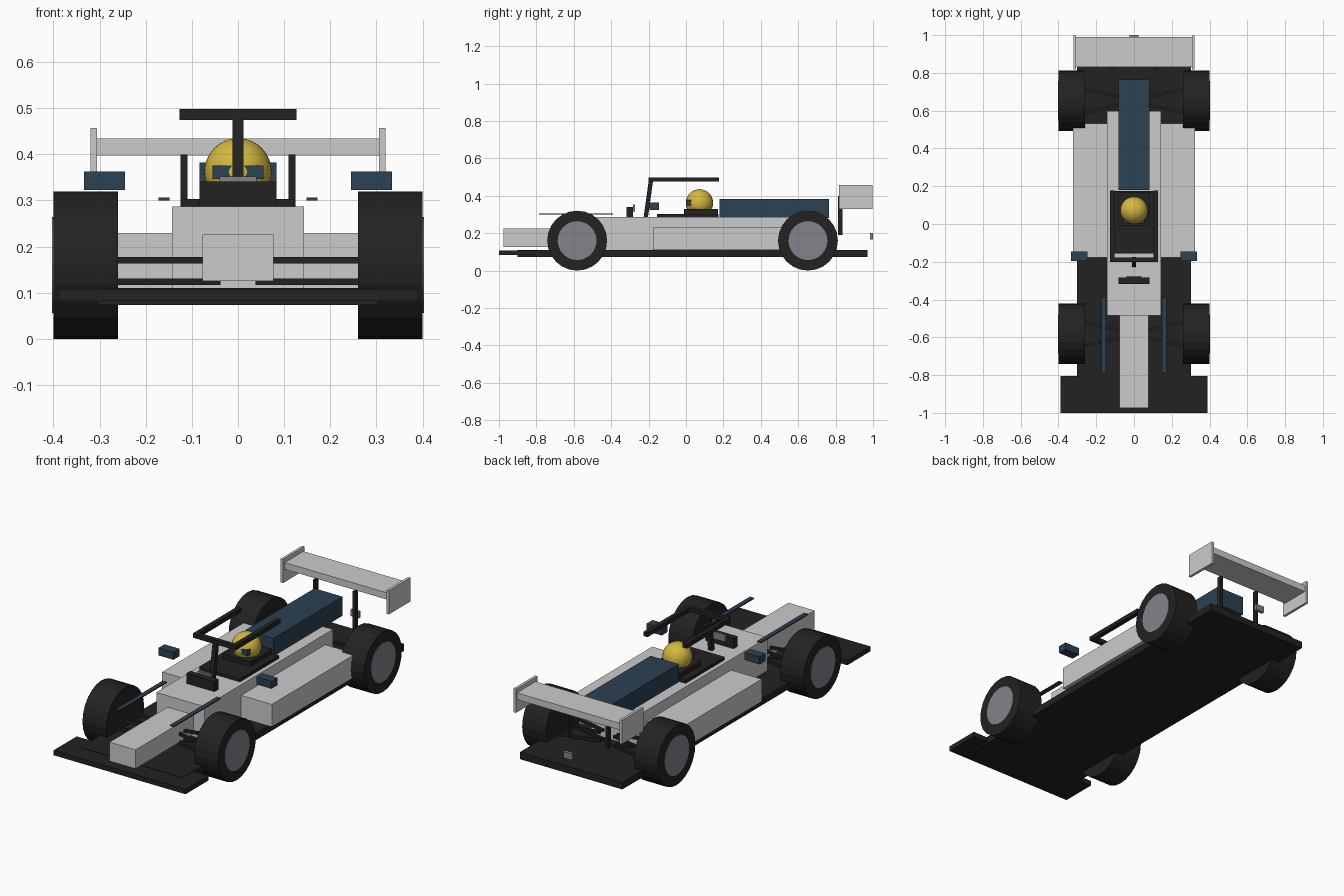
import bpy
from math import pi
from mathutils import Vector

cube = bpy.data.objects.get("Cube")
if cube:
    bpy.data.objects.remove(cube, do_unlink=True)


def material(name, rgb):
    m = bpy.data.materials.new(name)
    m.use_nodes = True
    m.diffuse_color = (*rgb, 1)
    m.node_tree.nodes["Principled BSDF"].inputs["Base Color"].default_value = (*rgb, 1)
    return m


WHITE = material("pale grey paint", (0.6, 0.6, 0.6))
BLACK = material("black rubber", (0.016, 0.016, 0.016))
BLUE = material("navy paint", (0.025, 0.052, 0.085))
YELLOW = material("yellow helmet", (0.66, 0.48, 0.05))
GREY = material("rim grey", (0.22, 0.23, 0.26))


def finish(name, mat):
    ob = bpy.context.object
    ob.name = name
    ob.data.materials.append(mat)
    return ob


def box(name, mat, x, y, z):
    """Box spanning the given (low, high) ranges."""
    spans = (x, y, z)
    bpy.ops.mesh.primitive_cube_add(size=1, location=[(a + b) / 2 for a, b in spans])
    ob = finish(name, mat)
    ob.scale = [b - a for a, b in spans]
    bpy.ops.object.transform_apply(location=False, rotation=False, scale=True)
    return ob


def centred(name, mat, half, y, z):
    return box(name, mat, (-half, half), y, z)


def pair(name, mat, x, y, z):
    box("left_" + name, mat, x, y, z)
    box("right_" + name, mat, (-x[1], -x[0]), y, z)


def bar(name, mat, start, end, width):
    """Square bar between two points."""
    a, b = Vector(start), Vector(end)
    bpy.ops.mesh.primitive_cube_add(size=1, location=(a + b) / 2)
    ob = finish(name, mat)
    ob.scale = (width, width, (b - a).length)
    ob.rotation_euler = (b - a).to_track_quat("Z", "Y").to_euler()


def disc(name, mat, radius, x0, x1, y, z):
    """Cylinder lying along x."""
    bpy.ops.mesh.primitive_cylinder_add(vertices=24, radius=radius, depth=abs(x1 - x0),
                                        location=((x0 + x1) / 2, y, z), rotation=(0, pi / 2, 0))
    finish(name, mat)


# Floor and front wing
centred("floor", BLACK, 0.303, (-0.9, 0.97), (0.073, 0.11))
centred("front_wing", BLACK, 0.39, (-1, -0.805), (0.082, 0.108))

# Bodywork
centred("body", WHITE, 0.143, (-0.485, 0.597), (0.11, 0.287))
centred("nose", WHITE, 0.077, (-0.975, -0.48), (0.125, 0.226))
pair("sidepod", WHITE, (0.14, 0.324), (-0.177, 0.532), (0.11, 0.23))
centred("engine_cover", BLUE, 0.083, (0.18, 0.764), (0.28, 0.382))

# Cockpit
centred("cockpit_surround", BLACK, 0.12, (-0.155, 0.175), (0.285, 0.303))
centred("seat", BLACK, 0.083, (-0.01, 0.17), (0.3, 0.328))
centred("dashboard", BLACK, 0.083, (-0.317, -0.283), (0.285, 0.341))
centred("display", GREY, 0.04, (-0.284, -0.274), (0.315, 0.352))

# Driver's helmet
bpy.ops.mesh.primitive_uv_sphere_add(segments=24, ring_count=16, radius=0.073,
                                     location=(0, 0.072, 0.362))
finish("helmet", YELLOW)
bpy.ops.object.shade_smooth_by_angle()
centred("visor", BLUE, 0.055, (0.002, 0.03), (0.347, 0.376))

# Head protection frame
pair("halo_rail", BLACK, (0.103, 0.127), (-0.2, 0.177), (0.475, 0.498))
centred("halo_crossbar", BLACK, 0.127, (-0.2, -0.177), (0.475, 0.498))
bar("halo_pillar", BLACK, (0, -0.215, 0.285), (0, -0.187, 0.485), 0.023)

# Mirrors and nose fins
pair("mirror", BLUE, (0.245, 0.334), (-0.195, -0.145), (0.323, 0.363))
pair("fin", BLUE, (0.148, 0.172), (-0.785, -0.39), (0.3, 0.306))

# Rear wing and tail light
centred("rear_wing", WHITE, 0.308, (0.832, 0.99), (0.398, 0.434))
pair("wing_endplate", WHITE, (0.306, 0.32), (0.817, 0.998), (0.33, 0.457))
pair("wing_post", BLACK, (0.109, 0.125), (0.812, 0.836), (0.19, 0.4))
centred("tail_light", GREY, 0.025, (0.984, 1), (0.166, 0.2))

# Wheels and suspension
for end, y in (("front", -0.582), ("rear", 0.652)):
    for side, s in (("left", 1), ("right", -1)):
        tag = f"{end}_{side}_"
        disc(tag + "tyre", BLACK, 0.16, s * 0.26, s * 0.4, y, 0.16)
        disc(tag + "rim", GREY, 0.104, s * 0.38, s * 0.403, y, 0.16)
        for level, z in (("lower", 0.124), ("upper", 0.17)):
            for part, d in (("fore", -1), ("aft", 1)):
                bar(f"{tag}{level}_{part}_arm", BLACK,
                    (s * 0.27, y + d * 0.065, z), (s * 0.04, y + d * 0.012, z), 0.014)
